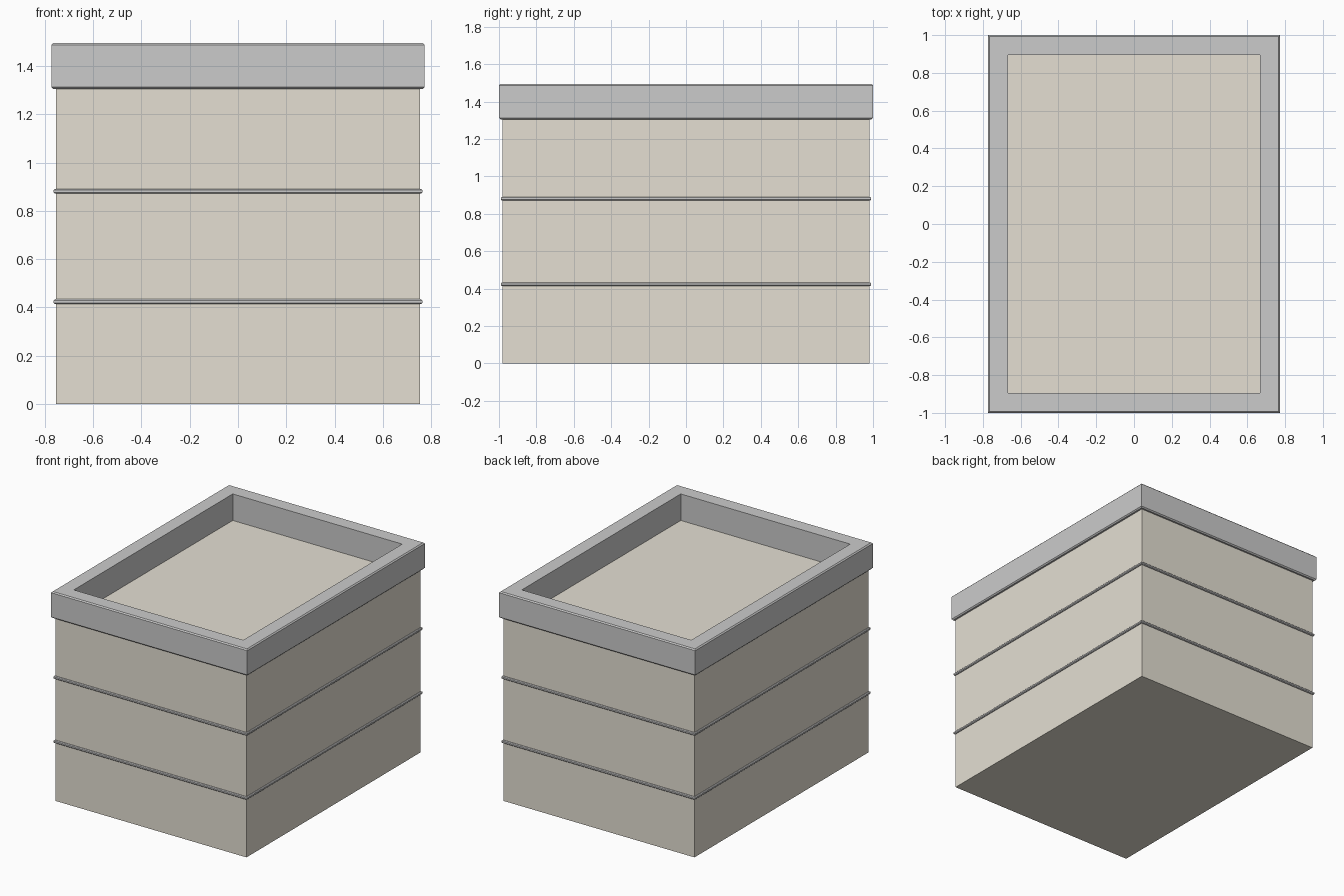
import bpy
import bmesh

if "Cube" in bpy.data.objects:
    bpy.data.objects.remove(bpy.data.objects["Cube"])


def make_object(name, bm, mat=None):
    bmesh.ops.recalc_face_normals(bm, faces=bm.faces[:])
    mesh = bpy.data.meshes.new(name)
    bm.to_mesh(mesh)
    bm.free()
    if mat:
        mesh.materials.append(mat)
    obj = bpy.data.objects.new(name, mesh)
    bpy.context.collection.objects.link(obj)
    return obj


def rectangle_ring(name, hx, hy, z0, z1, wall, bevel):
    """Mitred rectangular frame with chamfered outer edges."""
    profile = [(wall, z0), (bevel, z0), (0, z0 + bevel),
               (0, z1 - bevel), (bevel, z1), (wall, z1)]
    bm = bmesh.new()
    loops = []
    for inset, z in profile:
        x, y = hx - inset, hy - inset
        loops.append([bm.verts.new((sx * x, sy * y, z))
                      for sx, sy in ((-1, -1), (1, -1), (1, 1), (-1, 1))])
    for a, b in zip(loops, loops[1:] + loops[:1]):
        for i in range(4):
            j = (i + 1) % 4
            bm.faces.new((a[i], a[j], b[j], b[i]))
    return make_object(name, bm)


wall_paint = bpy.data.materials.new("wall_tan")
wall_paint.diffuse_color = (0.78, 0.74, 0.65, 1)
wall_paint.use_nodes = True
wall_paint.node_tree.nodes["Principled BSDF"].inputs["Base Color"].default_value = wall_paint.diffuse_color

# Main block, its top forms the sunken flat roof
HX, HY, ROOF = 0.753, 0.98, 1.305
bm = bmesh.new()
bmesh.ops.create_cube(bm, size=1)
for v in bm.verts:
    v.co = (v.co.x * 2 * HX, v.co.y * 2 * HY, (v.co.z + 0.5) * ROOF)
make_object("building_body", bm, wall_paint)

# Thin floor bands
for i, z in enumerate((0.424, 0.881)):
    rectangle_ring(f"floor_band_{i + 1}", HX + 0.01, HY + 0.01,
                   z - 0.01, z + 0.01, 0.03, 0.005)

# Parapet around the roof
rectangle_ring("roof_parapet", HX + 0.02, HY + 0.02, ROOF, 1.494, 0.105, 0.008)
